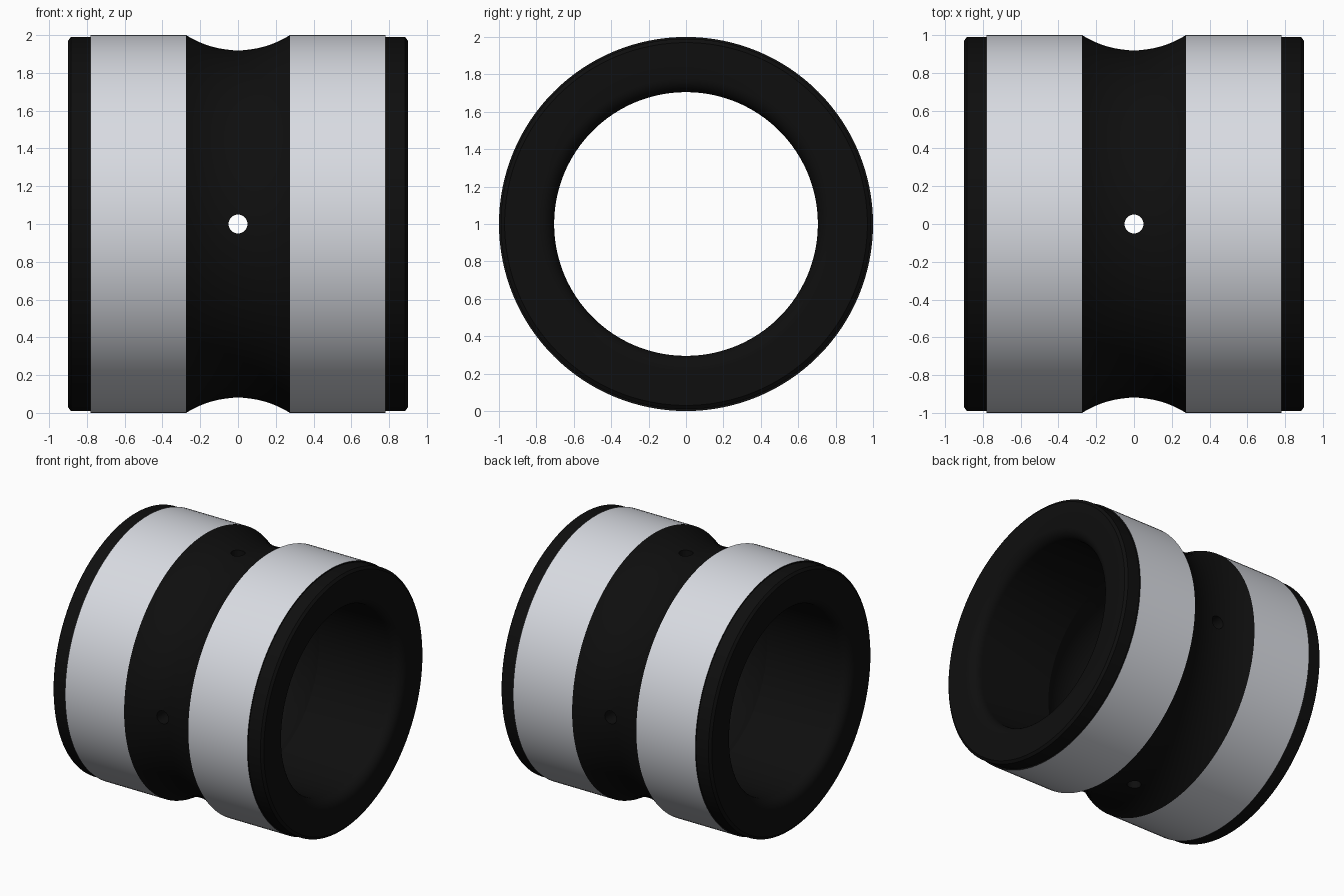
import bpy, bmesh, math

if "Cube" in bpy.data.objects:
    bpy.data.objects.remove(bpy.data.objects["Cube"])

SEG = 128


def material(name, color):
    m = bpy.data.materials.new(name)
    m.diffuse_color = (*color, 1)
    m.use_nodes = True
    m.node_tree.nodes["Principled BSDF"].inputs["Base Color"].default_value = m.diffuse_color
    return m


def arc(cx, cr, rad, a0, a1, n):
    """Arc points as (x, radius), angles in degrees."""
    return [(cx + rad * math.cos(math.radians(a0 + (a1 - a0) * i / n)),
             cr + rad * math.sin(math.radians(a0 + (a1 - a0) * i / n))) for i in range(n + 1)]


def groove(half, r, depth, side, n):
    """Shallow circular groove; side -1 cuts inward from outside, +1 outward from the bore."""
    rad = (half * half + depth * depth) / (2 * depth)
    a = math.degrees(math.asin(half / rad))
    return sorted(arc(0, r + side * (depth - rad), rad, side * 90 - a, side * 90 + a, n))


def flip(pts):
    return [(-x, r) for x, r in reversed(pts)]


# closed ring profile, traced along the outside then back along the bore
outer = groove(0.275, 1.0, 0.08, -1, 16)
end = [(0.78, 1.0), (0.78, 0.99), (0.885, 0.99), (0.9, 0.97)]
fillet = arc(0.82, 0.785, 0.08, 0, -90, 8)
inner = groove(0.2, 0.705, 0.06, 1, 12)[::-1]
profile = flip(end) + outer + end + fillet + inner + flip(fillet)

# bushing body, revolved about x
bm = bmesh.new()
rings = []
for x, r in profile:
    rings.append([bm.verts.new((x, r * math.cos(2 * math.pi * k / SEG),
                                1 + r * math.sin(2 * math.pi * k / SEG))) for k in range(SEG)])
for i, ring in enumerate(rings):
    nxt = rings[(i + 1) % len(rings)]
    for k in range(SEG):
        j = (k + 1) % SEG
        bm.faces.new((ring[k], ring[j], nxt[j], nxt[k]))
bmesh.ops.recalc_face_normals(bm, faces=bm.faces)
# polished steel bands
for f in bm.faces:
    if all(math.hypot(v.co.y, v.co.z - 1) > 0.999 for v in f.verts):
        f.material_index = 1
me = bpy.data.meshes.new("bushing")
bm.to_mesh(me)
bm.free()
me.materials.append(material("black", (0.0045, 0.0045, 0.0045)))
me.materials.append(material("steel", (0.69, 0.71, 0.76)))
bushing = bpy.data.objects.new("bushing", me)
bpy.context.collection.objects.link(bushing)

# four oil holes: two crossed drills through the groove
for name, rot in (("hole_drill_y", (math.pi / 2, 0, 0)), ("hole_drill_z", (0, 0, 0))):
    bpy.ops.mesh.primitive_cylinder_add(vertices=32, radius=0.05, depth=2.4,
                                        location=(0, 0, 1), rotation=rot)
    drill = bpy.context.object
    drill.name = name
    drill.hide_render = True
    mod = bushing.modifiers.new(name, 'BOOLEAN')
    mod.operation = 'DIFFERENCE'
    mod.solver = 'EXACT'
    mod.object = drill
    bpy.context.view_layer.objects.active = bushing
    bushing.select_set(True)
    bpy.ops.object.modifier_apply(modifier=mod.name)
    bpy.data.objects.remove(drill)

bpy.ops.object.select_all(action='DESELECT')
bushing.select_set(True)
bpy.context.view_layer.objects.active = bushing
bpy.ops.object.shade_smooth_by_angle(angle=math.radians(25))
